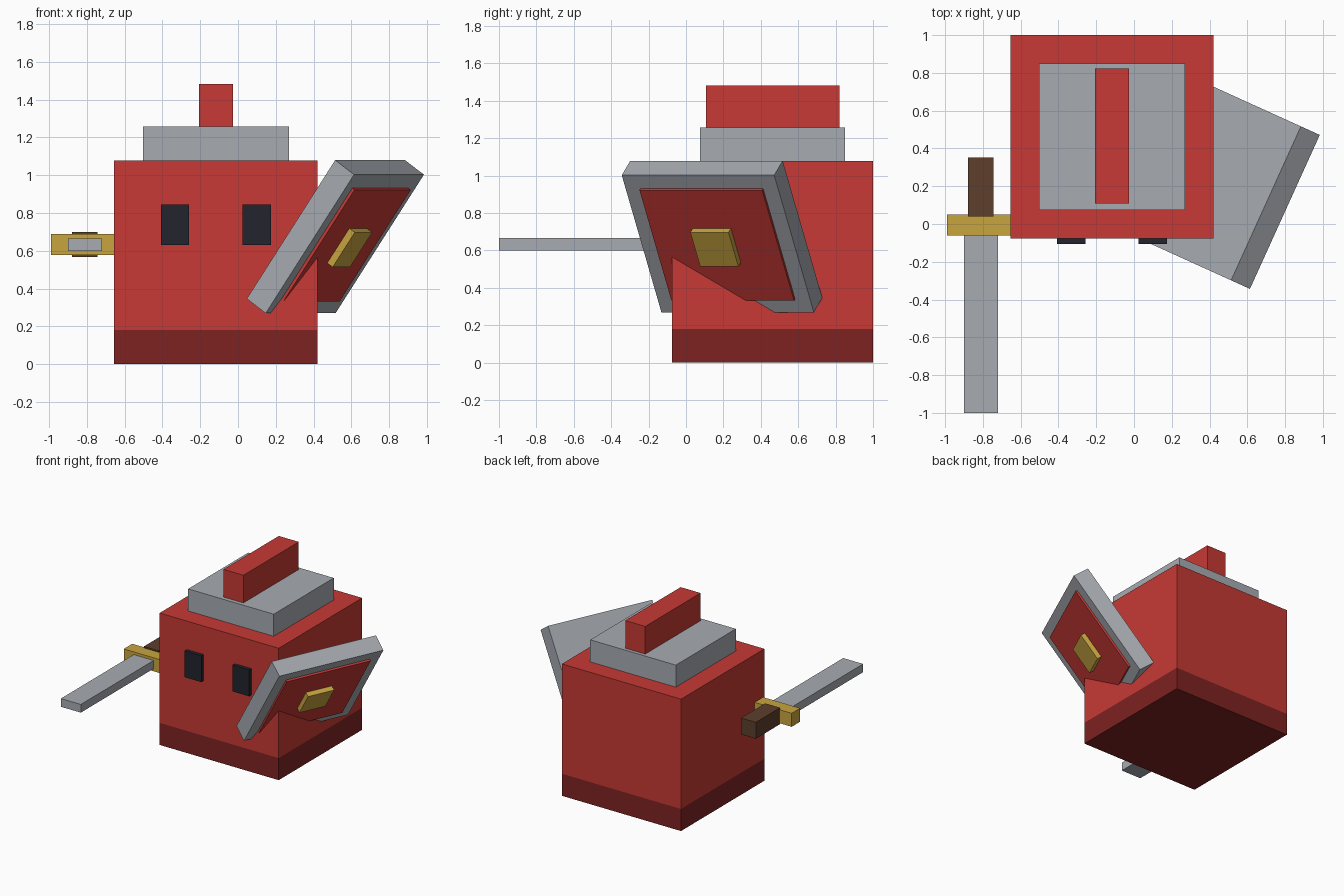
import bpy
from math import radians
from mathutils import Euler, Vector

cube = bpy.data.objects.get("Cube")
if cube:
    bpy.data.objects.remove(cube, do_unlink=True)


def material(name, *srgb):
    """Flat material from display colour values between 0 and 255."""
    linear = [((c / 255 + 0.055) / 1.055) ** 2.4 for c in srgb] + [1]
    mat = bpy.data.materials.new(name)
    mat.use_nodes = True
    mat.diffuse_color = linear
    mat.node_tree.nodes["Principled BSDF"].inputs["Base Color"].default_value = linear
    return mat


red = material("red", 199, 58, 53)
dark_red = material("dark red", 127, 34, 34)
steel = material("steel", 167, 172, 178)
gold = material("gold", 201, 165, 64)
brown = material("brown", 93, 62, 44)
black = material("near black", 35, 35, 45)


def box(name, mat, center, size, rotation=(0, 0, 0)):
    bpy.ops.mesh.primitive_cube_add(size=1, location=center, rotation=rotation)
    obj = bpy.context.object
    obj.name = name
    obj.scale = size
    obj.data.materials.append(mat)
    return obj


def span(name, mat, x, y, z):
    """Upright box from its range on each axis."""
    return box(name, mat, [sum(r) / 2 for r in (x, y, z)],
               [r[1] - r[0] for r in (x, y, z)])


# Body
width, depth = (-0.655, 0.421), (-0.076, 1.0)
span("body", red, width, depth, (0.18, 1.077))
span("body_base", dark_red, width, depth, (0, 0.18))

# Helmet
span("helmet", steel, (-0.503, 0.27), (0.075, 0.85), (1.077, 1.257))
span("helmet_crest", red, (-0.207, -0.027), (0.108, 0.822), (1.257, 1.483))

# Eyes
for name, x in (("right_eye", -0.333), ("left_eye", 0.1)):
    span(name, black, (x - 0.075, x + 0.075), (-0.105, -0.076), (0.63, 0.845))

# Sword, pointing forward
span("sword_guard", gold, (-0.99, -0.655), (-0.06, 0.05), (0.578, 0.688))
span("sword_grip", brown, (-0.878, -0.744), (0.04, 0.353), (0.566, 0.7))
span("sword_blade", steel, (-0.9, -0.72), (-1.0, -0.06), (0.599, 0.666))

# Tilted shield: its outward direction is local x
tilt = Euler((0, radians(35), radians(-24.4)))
outward = tilt.to_matrix() @ Vector((1, 0, 0))
face = Vector((0.565, 0.17, 0.636))


def shield_layer(name, mat, back, front, side):
    box(name, mat, face + outward * (back + front) / 2,
        (front - back, side, side), tilt)


shield_layer("shield", steel, -0.134, 0, 0.895)
shield_layer("shield_panel", red, -0.01, 0.016, 0.72)
shield_layer("shield_boss", gold, 0, 0.054, 0.224)
